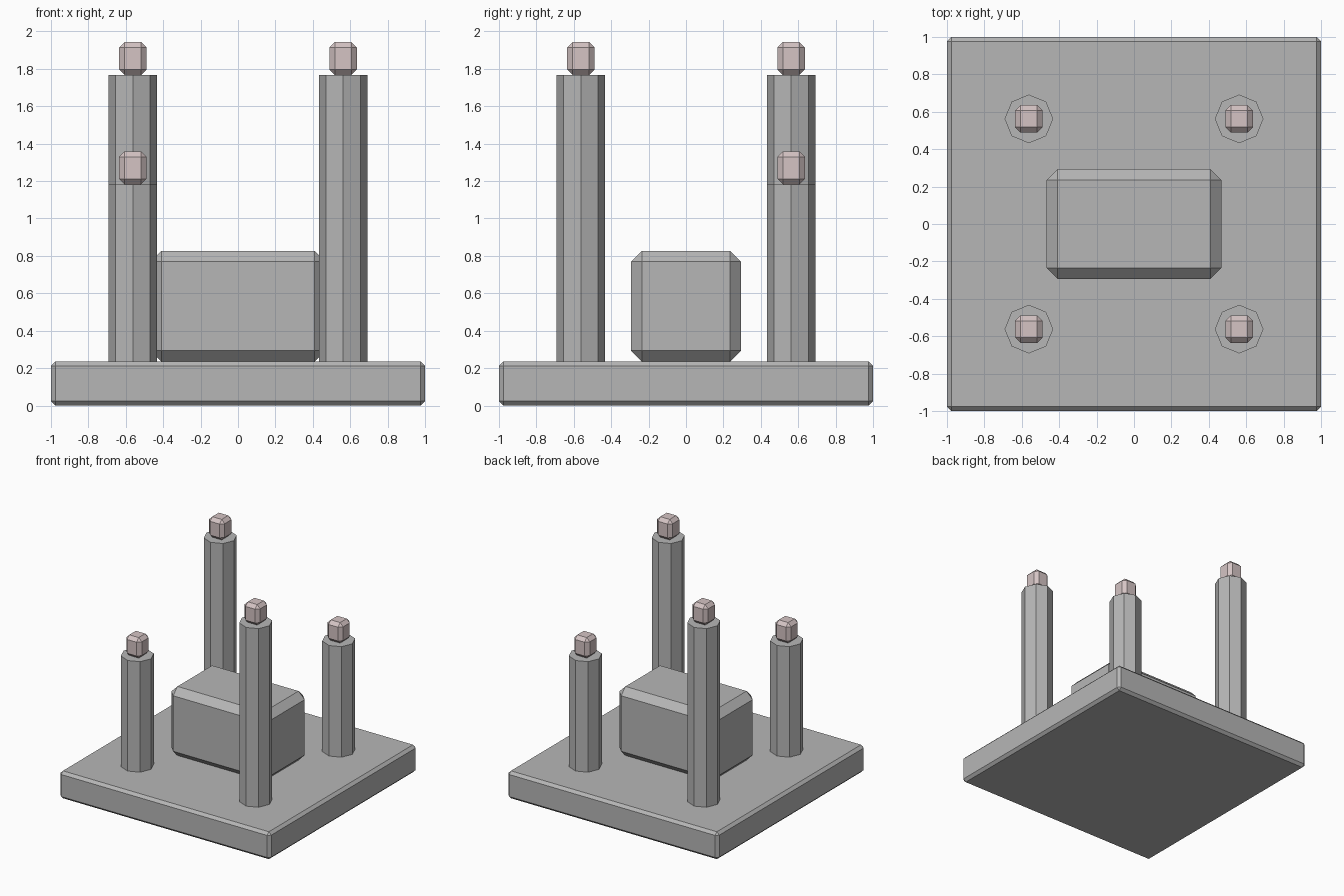
import bpy, bmesh, math

if "Cube" in bpy.data.objects:
    bpy.data.objects.remove(bpy.data.objects["Cube"])


def make_material(name, rgb):
    mat = bpy.data.materials.new(name)
    mat.diffuse_color = (*rgb, 1.0)
    mat.use_nodes = True
    mat.node_tree.nodes["Principled BSDF"].inputs["Base Color"].default_value = mat.diffuse_color
    return mat


stone = make_material("grey stone", (0.47, 0.47, 0.47))
pink = make_material("pale pink", (0.66, 0.55, 0.55))


def finish(bm, name, mat):
    mesh = bpy.data.meshes.new(name)
    bm.to_mesh(mesh)
    bm.free()
    mesh.materials.append(mat)
    obj = bpy.data.objects.new(name, mesh)
    bpy.context.collection.objects.link(obj)
    return obj


def chamfered_box(name, size, x, y, bottom, chamfer, mat):
    """Box standing on height 'bottom', with all edges chamfered."""
    bm = bmesh.new()
    bmesh.ops.create_cube(bm, size=1)
    bmesh.ops.scale(bm, vec=size, verts=bm.verts)
    bmesh.ops.bevel(bm, geom=bm.edges[:], offset=chamfer, segments=1,
                    affect='EDGES', clamp_overlap=True)
    bmesh.ops.translate(bm, vec=(x, y, bottom + size[2] / 2), verts=bm.verts)
    return finish(bm, name, mat)


def octagon_column(name, radius, x, y, bottom, top, mat):
    """Eight-sided column with corners on the x and y axes."""
    bm = bmesh.new()
    ring = [bm.verts.new((x + radius * math.cos(i * math.pi / 4),
                          y + radius * math.sin(i * math.pi / 4), bottom))
            for i in range(8)]
    base = bm.faces.new(ring)
    up = bmesh.ops.extrude_face_region(bm, geom=[base], use_keep_orig=True)
    verts = [g for g in up["geom"] if isinstance(g, bmesh.types.BMVert)]
    bmesh.ops.translate(bm, vec=(0, 0, top - bottom), verts=verts)
    bmesh.ops.recalc_face_normals(bm, faces=bm.faces[:])
    return finish(bm, name, mat)


FLOOR = 0.235

# Square plinth and the central block
chamfered_box("plinth", (2, 2, FLOOR), 0, 0, 0, 0.023, stone)
chamfered_box("central_block", (0.936, 0.586, 0.592), 0, 0, FLOOR, 0.058, stone)

# Four columns, tall and short on opposite diagonals, each with a pink cap
for sx, x_name in ((-1, "left"), (1, "right")):
    for sy, y_name in ((-1, "front"), (1, "back")):
        top = 1.183 if sx == sy else 1.767
        x, y = 0.562 * sx, 0.562 * sy
        octagon_column(f"{y_name}_{x_name}_column", 0.13, x, y, FLOOR, top, stone)
        chamfered_box(f"{y_name}_{x_name}_cap", (0.147, 0.147, 0.176),
                      x, y, top, 0.029, pink)
